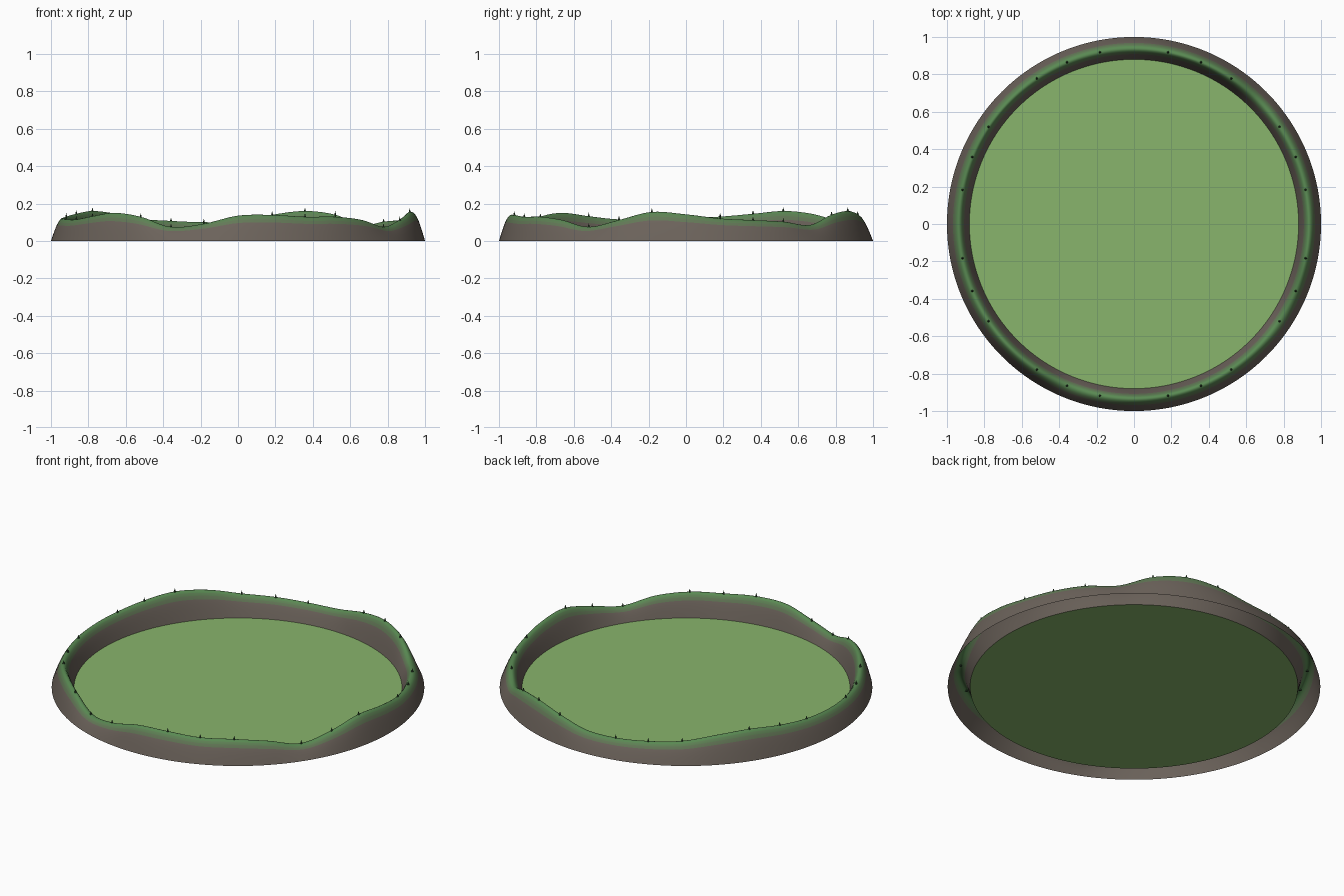
import bpy, bmesh, math

if "Cube" in bpy.data.objects:
    bpy.data.objects.remove(bpy.data.objects["Cube"])

INNER, OUTER, CREST = 0.88, 1.0, 0.936
SEGS, ROWS = 192, 16

# Crest heights every 11.25 degrees, starting at +x and going anticlockwise
HEIGHTS = [.142, .12, .111, .103, .085, .14, .16, .14,
           .105, .10, .107, .118, .147, .16, .145, .13,
           .122, .117, .115, .132, .15, .129, .075, .092,
           .135, .139, .129, .129, .112, .075, .112, .155]


def crest_height(angle):
    """Smooth periodic interpolation of the crest heights."""
    n = len(HEIGHTS)
    u = (angle / math.tau * n) % n
    i = int(u)
    t = u - i
    a, b, c, d = (HEIGHTS[(i + k) % n] for k in (-1, 0, 1, 2))
    return b + 0.5 * t * (c - a + t * (2*a - 5*b + 4*c - d + t * (3*(b - c) + d - a)))


def material(name, rgb):
    m = bpy.data.materials.new(name)
    m.diffuse_color = (*rgb, 1)
    m.use_nodes = True
    m.node_tree.nodes["Principled BSDF"].inputs["Base Color"].default_value = m.diffuse_color
    return m


def add_object(name, bm, mats, smooth=False):
    me = bpy.data.meshes.new(name)
    for f in bm.faces:
        f.smooth = smooth
    bm.to_mesh(me)
    bm.free()
    for m in mats:
        me.materials.append(m)
    ob = bpy.data.objects.new(name, me)
    bpy.context.collection.objects.link(ob)
    return ob


# Grass floor: flat disc
bm = bmesh.new()
bmesh.ops.create_circle(bm, cap_ends=True, segments=SEGS, radius=INNER)
bmesh.ops.recalc_face_normals(bm, faces=bm.faces)
for f in bm.faces:
    if f.normal.z < 0:
        f.normal_flip()
add_object("grass_floor", bm, [material("grass", (0.25, 0.46, 0.15))])

# Mountain ring: open shell with a rounded section and rolling crest
EARTH, MOSS, BANDS = (0.15, 0.125, 0.105), (0.10, 0.25, 0.085), 5
blend = [material(f"slope_{k}", [e + (m - e) * k / (BANDS - 1) for e, m in zip(EARTH, MOSS)])
         for k in range(BANDS)]
bm = bmesh.new()
rings = []
for s in range(SEGS):
    ang = math.tau * s / SEGS
    h = crest_height(ang)
    column = []
    for r in range(ROWS + 1):
        t = r / ROWS
        if t < 0.5:
            rad = INNER + (CREST - INNER) * t * 2
        else:
            rad = CREST + (OUTER - CREST) * (t * 2 - 1)
        column.append(bm.verts.new((rad * math.cos(ang), rad * math.sin(ang),
                                    h * math.sin(math.pi * t))))
    rings.append(column)
for s in range(SEGS):
    a, b = rings[s], rings[(s + 1) % SEGS]
    for r in range(ROWS):
        f = bm.faces.new((a[r], a[r + 1], b[r + 1], b[r]))
        level = math.sin(math.pi * (r + 0.5) / ROWS)
        green = min(max((level - 0.6) / 0.38, 0), 1)
        f.material_index = round(green * (BANDS - 1))
add_object("mountain_ring", bm, blend, smooth=True)

# Tiny trees along the crest, leaving gaps at every 45 degrees
tree_mat = material("tree", (0.03, 0.07, 0.03))
for k in range(32):
    if k % 4 == 0:
        continue
    ang = math.tau * k / 32
    bm = bmesh.new()
    bmesh.ops.create_cone(bm, cap_ends=True, segments=6, radius1=0.008, radius2=0, depth=0.026)
    tree = add_object(f"tree_{k}", bm, [tree_mat])
    tree.location = (CREST * math.cos(ang), CREST * math.sin(ang), crest_height(ang) + 0.006)
